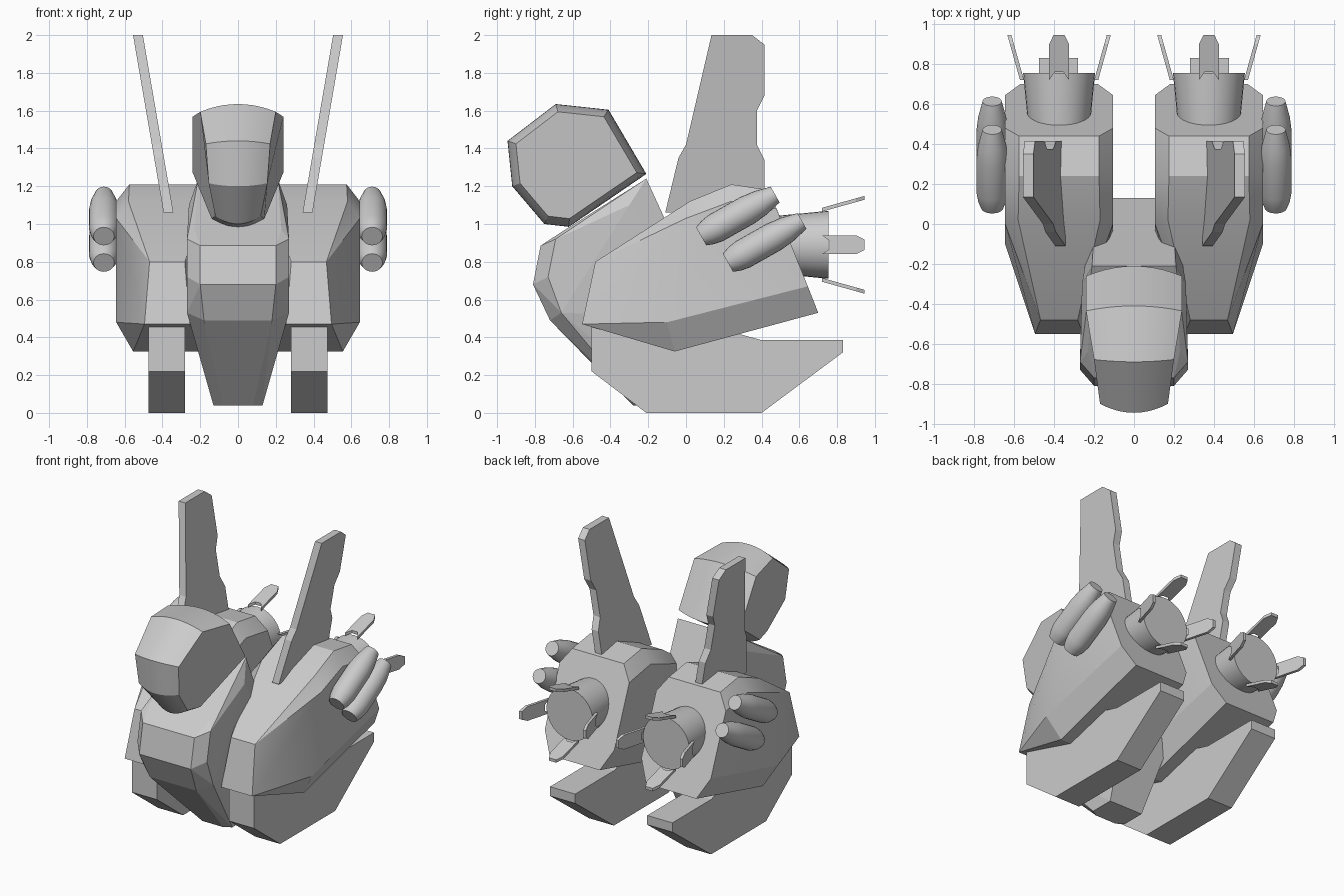
import bpy, bmesh, math
from mathutils import Vector, Matrix

cube = bpy.data.objects.get("Cube")
if cube:
    bpy.data.objects.remove(cube, do_unlink=True)

grey = bpy.data.materials.new("light_grey")
grey.use_nodes = True
COLOUR = (0.6, 0.6, 0.6, 1)
grey.diffuse_color = COLOUR
grey.node_tree.nodes["Principled BSDF"].inputs["Base Color"].default_value = COLOUR


def finish(name, bm, mirror=False, smooth=None):
    """Turn a bmesh into an object, optionally mirrored across x = 0."""
    bmesh.ops.recalc_face_normals(bm, faces=bm.faces)
    mesh = bpy.data.meshes.new(name)
    bm.to_mesh(mesh)
    bm.free()
    mesh.materials.append(grey)
    obj = bpy.data.objects.new(name, mesh)
    bpy.context.collection.objects.link(obj)
    if smooth:
        bpy.ops.object.select_all(action='DESELECT')
        obj.select_set(True)
        bpy.context.view_layer.objects.active = obj
        bpy.ops.object.shade_smooth_by_angle(angle=math.radians(smooth))
    if mirror:
        obj.modifiers.new("Mirror", 'MIRROR').use_mirror_merge = False
    return obj


def hull(name, points, centre=0.0, **kw):
    """Faceted convex shell from (half width, y, z) points about x = centre."""
    bm = bmesh.new()
    for hw, y, z in points:
        for side in (-1, 1):
            bm.verts.new((centre + side * hw, y, z))
    bmesh.ops.convex_hull(bm, input=bm.verts)
    loose = [v for v in bm.verts if not v.link_faces]
    bmesh.ops.delete(bm, geom=loose, context='VERTS')
    bmesh.ops.dissolve_limit(bm, angle_limit=math.radians(4),
                             verts=bm.verts, edges=bm.edges)
    return finish(name, bm, **kw)


def prism(name, outline, shift, matrix=Matrix(), **kw):
    """Plate made by extruding an outline along a vector."""
    bm = bmesh.new()
    face = bm.faces.new([bm.verts.new(p) for p in outline])
    ext = bmesh.ops.extrude_face_region(bm, geom=[face])["geom"]
    bmesh.ops.translate(bm, vec=shift,
                        verts=[e for e in ext if isinstance(e, bmesh.types.BMVert)])
    bm.transform(matrix)
    return finish(name, bm, **kw)


def lathe(name, start, direction, profile, sides=24, **kw):
    """Closed turned part; profile is (distance along axis, radius)."""
    bm = bmesh.new()
    turn = Vector(direction).to_track_quat('Z', 'Y').to_matrix().to_4x4()
    rings = [[bm.verts.new((r * math.cos(a), r * math.sin(a), d))
              for a in (math.tau * i / sides for i in range(sides))]
             for d, r in profile]
    for low, high in zip(rings, rings[1:]):
        for i in range(sides):
            j = (i + 1) % sides
            bm.faces.new((low[i], low[j], high[j], high[i]))
    bm.faces.new(rings[0])
    bm.faces.new(rings[-1])
    bm.transform(Matrix.Translation(start) @ turn)
    return finish(name, bm, mirror=True, smooth=35, **kw)


# Central body with a raised front panel and tapering keel
hull("body", [
    (0.23, -0.64, 0.97), (0.2, -0.77, 0.885), (0.2, -0.81, 0.68),
    (0.18, -0.72, 0.49), (0.08, -0.28, 0.04),
    (0.27, -0.69, 0.92), (0.27, -0.73, 0.72), (0.27, -0.66, 0.53),
    (0.13, -0.25, 0.04), (0.13, -0.08, 0.04),
    (0.21, -0.21, 1.24), (0.26, -0.3, 1.1), (0.19, 0.13, 0.5)])

# Crowned cockpit: (half width, y, z) outline swept across x
OUTLINE = [(0.17, -0.945, 1.44), (0.2, -0.69, 1.635), (0.24, -0.41, 1.605),
           (0.24, -0.21, 1.265), (0.14, -0.62, 0.985), (0.12, -0.75, 1.0),
           (0.155, -0.92, 1.2)]
MID = Vector((0, -0.6, 1.32))
bm = bmesh.new()
rows = []
for k in range(-5, 6):
    t = k / 5
    shrink = 1 - 0.13 * t * t
    row = []
    for hw, y, z in OUTLINE:
        p = MID + (Vector((0, y, z)) - MID) * shrink
        row.append(bm.verts.new((t * hw, p.y, p.z)))
    rows.append(row)
for a, b in zip(rows, rows[1:]):
    for i in range(len(OUTLINE)):
        j = (i + 1) % len(OUTLINE)
        bm.faces.new((a[i], a[j], b[j], b[i]))
bm.faces.new(rows[0])
bm.faces.new(rows[-1])
finish("cockpit", bm, smooth=28)

# Engine pods
AXIS_X, AXIS_Z = 0.375, 0.89
hull("engine_pod", [
    (0.093, -0.48, 0.8), (0.12, -0.55, 0.47),
    (0.27, -0.1, 0.48), (0.27, 0.645, 0.67),
    (0.18, -0.06, 0.325), (0.195, 0.7, 0.53),
    (0.205, 0.02, 1.12), (0.2, 0.24, 1.21), (0.2, 0.44, 1.18),
    (0.27, 0.0, 1.03), (0.27, 0.24, 1.12), (0.27, 0.48, 1.08)],
    centre=AXIS_X, mirror=True, smooth=20)

# Exhaust nozzles
lathe("nozzle", (AXIS_X, 0.4, AXIS_Z), (0, 1, 0),
      [(0, 0.14), (0.1, 0.155), (0.355, 0.18)], sides=32)

# Four splayed vanes around each nozzle
half = [(0.72, 0.05), (0.9, 0.05), (0.945, 0.028)]
flat = [(0.76, 0.022)] + half + [(y, -w) for y, w in reversed(half)] + [(0.76, -0.022)]
vane = [(w, y, 0.17 + (y - 0.7) * 0.28) for y, w in flat]
for n in range(4):
    place = (Matrix.Translation((AXIS_X, 0, AXIS_Z))
             @ Matrix.Rotation(n * math.pi / 2, 4, 'Y'))
    prism(f"nozzle_vane_{n + 1}", vane, (0, 0, 0.02), place, mirror=True)

# Landing skids
skid = [(-0.5, 0.22), (-0.21, 0), (0.4, 0), (0.83, 0.32), (0.83, 0.385),
        (0.4, 0.385), (0.2, 0.44), (0.1, 0.6), (-0.5, 0.5)]
prism("skid", [(0.28, y, z) for y, z in skid], (0.195, 0, 0), mirror=True)

# Tail fins leaning outward
fin = [(-0.11, 1.06), (-0.04, 1.35), (0.0, 1.42), (0.135, 2.0), (0.35, 2.0),
       (0.415, 1.95), (0.415, 1.68), (0.375, 1.6), (0.375, 1.42),
       (0.415, 1.34), (0.415, 1.06)]
prism("tail_fin", [(0.342 + (z - 1.06) * 0.172, y, z) for y, z in fin],
      (0.052, 0, 0), mirror=True)

# Paired side missiles
for name, y, z in (("upper_missile", 0.08, 0.935), ("lower_missile", 0.222, 0.795)):
    lathe(name, (0.71, y, z), (0, 0.87, 0.49),
          [(0, 0.055), (0.04, 0.07), (0.09, 0.079), (0.28, 0.079),
           (0.36, 0.07), (0.45, 0.048)])
